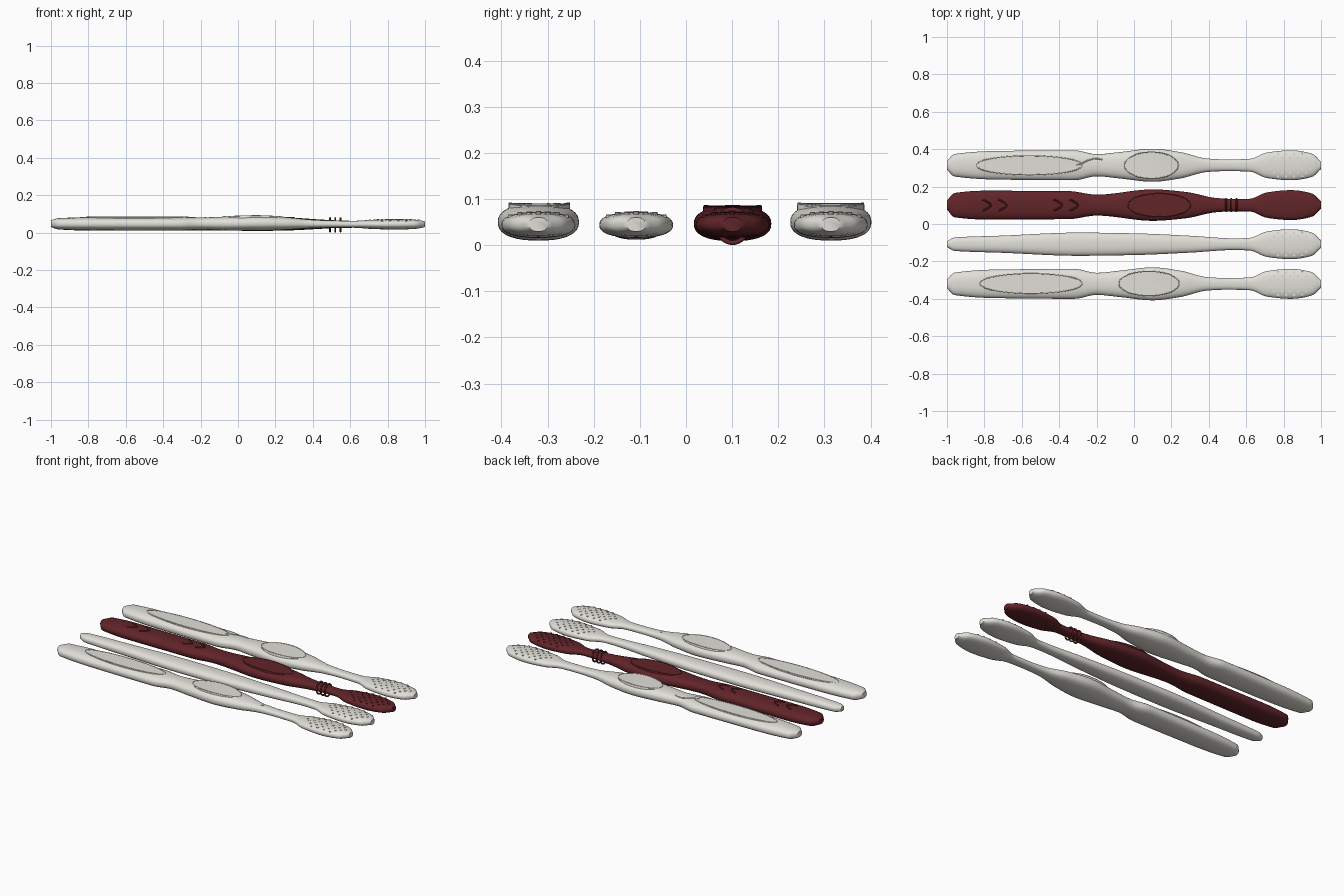
import bpy, bmesh, math
from mathutils import Vector

if "Cube" in bpy.data.objects:
    bpy.data.objects.remove(bpy.data.objects["Cube"])


def material(name, rgb):
    m = bpy.data.materials.new(name)
    m.diffuse_color = (*rgb, 1)
    m.use_nodes = True
    m.node_tree.nodes["Principled BSDF"].inputs["Base Color"].default_value = m.diffuse_color
    return m


ivory = material("ivory", (0.76, 0.74, 0.69))
red = material("dark_red", (0.12, 0.018, 0.022))


def interp(pts, k, x):
    """Monotone cubic interpolation of column k of the station list."""
    n = len(pts)
    d = [(pts[i + 1][k] - pts[i][k]) / (pts[i + 1][0] - pts[i][0]) for i in range(n - 1)]
    t = [d[0]] + [0 if a * b <= 0 else 2 * a * b / (a + b) for a, b in zip(d, d[1:])] + [d[-1]]
    i = max(0, min(n - 2, sum(p[0] <= x for p in pts) - 1))
    h = pts[i + 1][0] - pts[i][0]
    u = (x - pts[i][0]) / h
    return (pts[i][k] * (2*u**3 - 3*u*u + 1) + h * t[i] * (u**3 - 2*u*u + u)
            + pts[i + 1][k] * (3*u*u - 2*u**3) + h * t[i + 1] * (u**3 - u*u))


POW = 2.4   # superellipse exponent of the cross-section


def surf(st, x, y):
    """Top surface height at x and local y."""
    w, lo, hi = (interp(st, k, x) for k in (1, 2, 3))
    f = max(0, 1 - min(1, abs(y) / w) ** POW) ** (1 / POW)
    return (lo + hi) / 2 + (hi - lo) / 2 * f


def finish(bm, name, mat, angle=40):
    bmesh.ops.recalc_face_normals(bm, faces=bm.faces)
    me = bpy.data.meshes.new(name)
    bm.to_mesh(me)
    bm.free()
    me.materials.append(mat)
    ob = bpy.data.objects.new(name, me)
    bpy.context.collection.objects.link(ob)
    bpy.ops.object.select_all(action='DESELECT')
    ob.select_set(True)
    bpy.context.view_layer.objects.active = ob
    bpy.ops.object.shade_smooth_by_angle(angle=math.radians(angle))
    return ob


def loft(bm, rings, closed=False):
    vs = [[bm.verts.new(p) for p in r] for r in rings]
    n = len(vs[0])
    for a, b in zip(vs, vs[1:] + ([vs[0]] if closed else [])):
        for j in range(n):
            bm.faces.new((a[j], a[(j + 1) % n], b[(j + 1) % n], b[j]))
    if not closed:
        bm.faces.new(vs[0])
        bm.faces.new(vs[-1])


def body(name, st, yc, mat):
    xs = sorted({round(-1 + i * 0.02, 3) for i in range(101)} | {-0.99, -0.97, 0.99, 0.97})
    rings = []
    for x in xs:
        w, lo, hi = (interp(st, k, x) for k in (1, 2, 3))
        ring = []
        for j in range(40):
            c, s = math.cos(j * math.tau / 40), math.sin(j * math.tau / 40)
            ring.append((x, yc + w * math.copysign(abs(c) ** (2 / POW), c),
                         (lo + hi) / 2 + (hi - lo) / 2 * math.copysign(abs(s) ** (2 / POW), s)))
        rings.append(ring)
    bm = bmesh.new()
    loft(bm, rings)
    finish(bm, name, mat, 50)


def tube(name, pts, r, mat, closed=False):
    bm = bmesh.new()
    n, rings = len(pts), []
    for i, p in enumerate(pts):
        a = pts[i - 1] if closed or i else p
        b = pts[(i + 1) % n] if closed or i < n - 1 else p
        side = (b - a).cross(Vector((0, 0, 1))).normalized()
        up = side.cross(b - a).normalized()
        rings.append([p + r * (math.cos(k * math.tau / 8) * side + math.sin(k * math.tau / 8) * up)
                      for k in range(8)])
    loft(bm, rings, closed)
    finish(bm, name, mat)


def pad(name, st, yc, xc, a, b, mat):
    """Thin oval grip plate following the handle's length, with a rim."""
    bm = bmesh.new()
    rings = []
    for scale, dz in ((1, -0.025), (1, -0.002), (0.97, 0.001), (0.9, 0.001),
                      (0.6, 0.001), (0.3, 0.001), (0.02, 0.001)):
        ring = []
        for j in range(64):
            x = xc + a * scale * math.cos(j * math.tau / 64)
            ring.append((x, yc + b * scale * math.sin(j * math.tau / 64), interp(st, 3, x) + dz))
        rings.append(ring)
    loft(bm, rings)
    finish(bm, name, mat)
    rim = [Vector((xc + a * 0.96 * math.cos(t * math.tau / 64),
                   yc + b * 0.96 * math.sin(t * math.tau / 64), 0)) for t in range(64)]
    for p in rim:
        p.z = interp(st, 3, p.x) + 0.0005
    tube(name + "_rim", rim, 0.0025, mat, True)


def stud(bm, st, yc, x, y, r=0.006):
    z = surf(st, x, y)
    loft(bm, [[(x + r * math.cos(k * math.tau / 10), yc + y + r * math.sin(k * math.tau / 10), h)
               for k in range(10)] for h in (z - 0.01, z + 0.002)])


def head_studs(name, st, yc, mat):
    bm = bmesh.new()
    for row in range(-3, 4):
        for col in range(-4, 5):
            x, y = (col + 0.5 * (row % 2)) * 0.043, row * 0.02
            if (x / 0.14) ** 2 + (y / 0.068) ** 2 <= 1:
                stud(bm, st, yc, 0.835 + x, y)
    finish(bm, name, mat)


# stations: x, half width, bottom z, top z
HEAD = [(0.62, 0.034, 0.026, 0.063), (0.71, 0.068, 0.02, 0.068), (0.84, 0.08, 0.016, 0.072),
        (0.95, 0.063, 0.02, 0.069), (1.0, 0.02, 0.03, 0.06)]
GRIP = [(-1, 0.024, 0.03, 0.066), (-0.96, 0.06, 0.017, 0.077), (-0.75, 0.076, 0.012, 0.082),
        (-0.32, 0.08, 0.011, 0.082), (-0.2, 0.059, 0.016, 0.081), (-0.08, 0.07, 0.012, 0.085),
        (0.1, 0.088, 0.01, 0.09), (0.25, 0.07, 0.015, 0.083), (0.39, 0.036, 0.024, 0.069),
        (0.5, 0.031, 0.027, 0.064)] + HEAD
RED = [(-1, 0.024, 0.03, 0.066), (-0.96, 0.065, 0.017, 0.077), (-0.8, 0.077, 0.011, 0.082),
       (-0.35, 0.075, 0.011, 0.082), (-0.2, 0.056, 0.014, 0.08), (0.1, 0.084, 0.009, 0.084),
       (0.28, 0.07, 0.012, 0.08), (0.44, 0.038, 0.02, 0.07), (0.54, 0.033, 0.025, 0.065)] + HEAD
SLIM = [(-1, 0.015, 0.03, 0.06), (-0.96, 0.036, 0.02, 0.065), (-0.7, 0.046, 0.014, 0.07),
        (-0.3, 0.062, 0.012, 0.073), (0, 0.058, 0.012, 0.073), (0.3, 0.045, 0.018, 0.07),
        (0.54, 0.031, 0.025, 0.065)] + HEAD

# four brush handles side by side
for name, st, yc, mat in (("rear_brush", GRIP, 0.314, ivory), ("red_brush", RED, 0.101, red),
                          ("slim_brush", SLIM, -0.108, ivory), ("front_brush", GRIP, -0.32, ivory)):
    body(name + "_handle", st, yc, mat)
    head_studs(name + "_bristle_studs", st, yc, mat)

# oval grip pads
pad("rear_long_pad", GRIP, 0.314, -0.56, 0.295, 0.053, ivory)
pad("rear_thumb_pad", GRIP, 0.314, 0.093, 0.15, 0.073, ivory)
pad("red_thumb_pad", RED, 0.101, 0.135, 0.175, 0.064, red)
pad("front_long_pad", GRIP, -0.318, -0.55, 0.285, 0.055, ivory)
pad("front_thumb_pad", GRIP, -0.318, 0.08, 0.168, 0.067, ivory)

# curved ridge behind the rear thumb pad
wave = [(-0.31, 0.0), (-0.28, 0.01), (-0.25, 0.025), (-0.22, 0.034), (-0.19, 0.034), (-0.17, 0.03)]
tube("rear_ridge", [Vector((x, 0.314 + y, surf(GRIP, x, y))) for x, y in wave], 0.004, ivory)

# single stud on the front brush neck
bm = bmesh.new()
stud(bm, GRIP, -0.32, 0.392, 0, 0.009)
finish(bm, "front_neck_stud", ivory)

# arrow ridges on the red grip
for n, xc in enumerate((-0.765, -0.68, -0.385, -0.3)):
    pts = []
    for i in range(-6, 7):
        y = i * 0.005
        x = xc - 0.045 * abs(i / 6) ** 1.6
        pts.append(Vector((x, 0.101 + y, surf(RED, x, y))))
    tube(f"red_arrow_ridge_{n}", pts, 0.005, red)

# three rings around the red neck
for n, x in enumerate((0.492, 0.52, 0.548)):
    bpy.ops.mesh.primitive_torus_add(major_segments=40, minor_segments=10, major_radius=0.036,
                                     minor_radius=0.005, location=(x, 0.101, 0.0415),
                                     rotation=(0, math.pi / 2, 0))
    ob = bpy.context.object
    ob.name = f"red_neck_ring_{n}"
    ob.scale = (1, 0.92, 1)
    ob.data.materials.append(red)
    bpy.ops.object.shade_smooth_by_angle(angle=math.radians(60))
